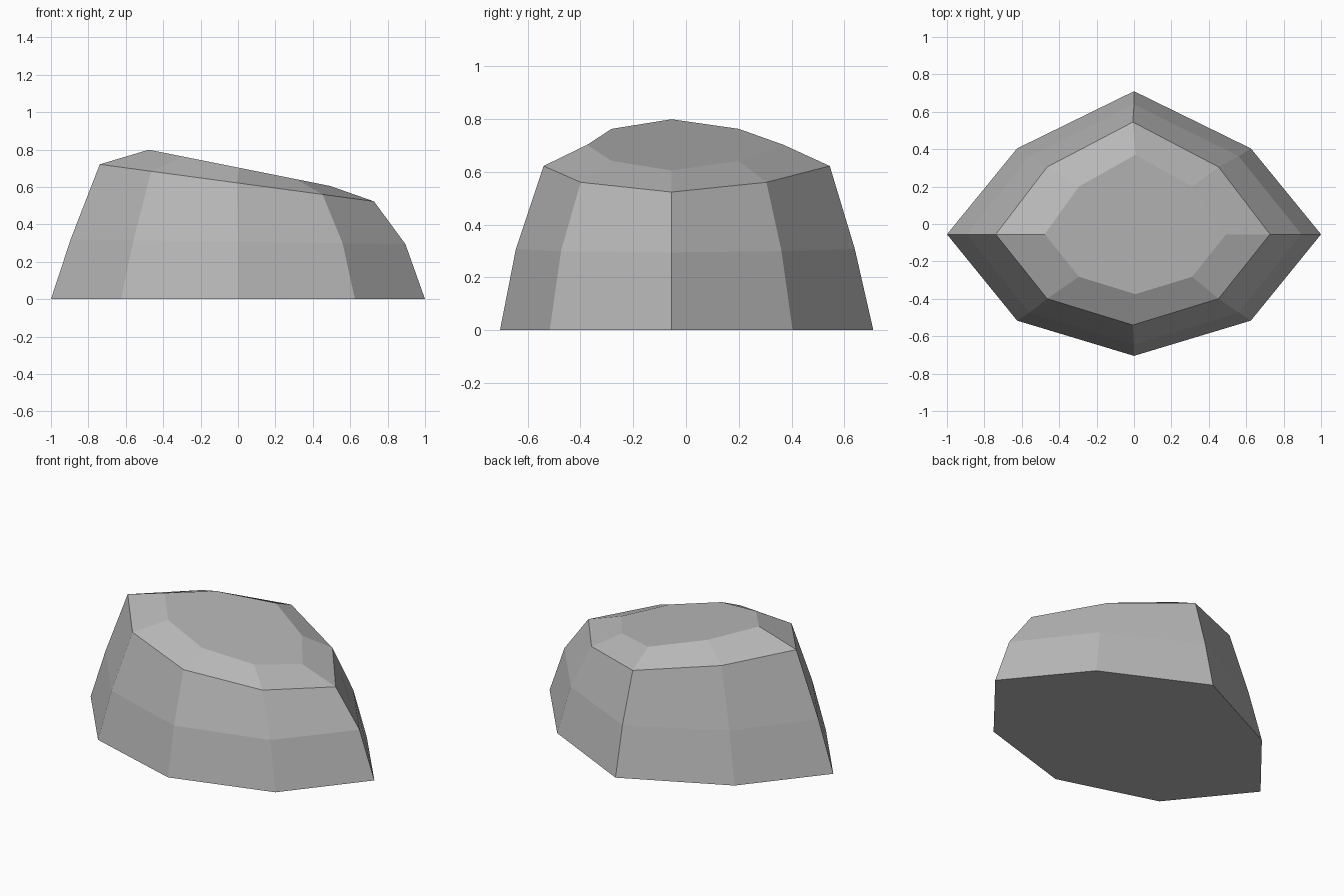
import bpy
import bmesh

cube = bpy.data.objects.get("Cube")
if cube:
    bpy.data.objects.remove(cube, do_unlink=True)

# Plain grey stone
stone = bpy.data.materials.new("grey stone")
stone.use_nodes = True
grey = (0.48, 0.48, 0.48, 1)
stone.diffuse_color = grey
stone.node_tree.nodes["Principled BSDF"].inputs["Base Color"].default_value = grey

CENTRE_Y = -0.055
DIAGONAL_X = 0.625
FRONT_DIAGONAL = 0.71
BACK_DIAGONAL = 0.6


def add_ring(bm, half_width, front, back, height, tilt, shift):
    """Eight-sided outline whose height falls towards +x."""
    diagonal = half_width * DIAGONAL_X
    outline = [
        (-half_width, 0),
        (-diagonal, -front * FRONT_DIAGONAL),
        (0, -front),
        (diagonal, -front * FRONT_DIAGONAL),
        (half_width, 0),
        (diagonal, back * BACK_DIAGONAL),
        (0, back),
        (-diagonal, back * BACK_DIAGONAL),
    ]
    return [bm.verts.new((x + shift, y + CENTRE_Y, height - tilt * x))
            for x, y in outline]


# Boulder: base, waist, rim and sloping crown
bm = bmesh.new()
rings = [
    add_ring(bm, half_width=1.0, front=0.65, back=0.765, height=0, tilt=0, shift=0),
    add_ring(bm, half_width=0.895, front=0.59, back=0.695, height=0.307, tilt=0.014, shift=0),
    add_ring(bm, half_width=0.733, front=0.485, back=0.6, height=0.622, tilt=0.135, shift=-0.006),
    add_ring(bm, half_width=0.485, front=0.32, back=0.425, height=0.702, tilt=0.2, shift=0.008),
]
for lower, upper in zip(rings, rings[1:]):
    for i in range(len(lower)):
        j = (i + 1) % len(lower)
        bm.faces.new((lower[i], lower[j], upper[j], upper[i]))
bm.faces.new(rings[-1])
bm.faces.new(list(reversed(rings[0])))
bmesh.ops.recalc_face_normals(bm, faces=bm.faces[:])

mesh = bpy.data.meshes.new("boulder")
bm.to_mesh(mesh)
bm.free()
mesh.materials.append(stone)
boulder = bpy.data.objects.new("boulder", mesh)
bpy.context.collection.objects.link(boulder)
